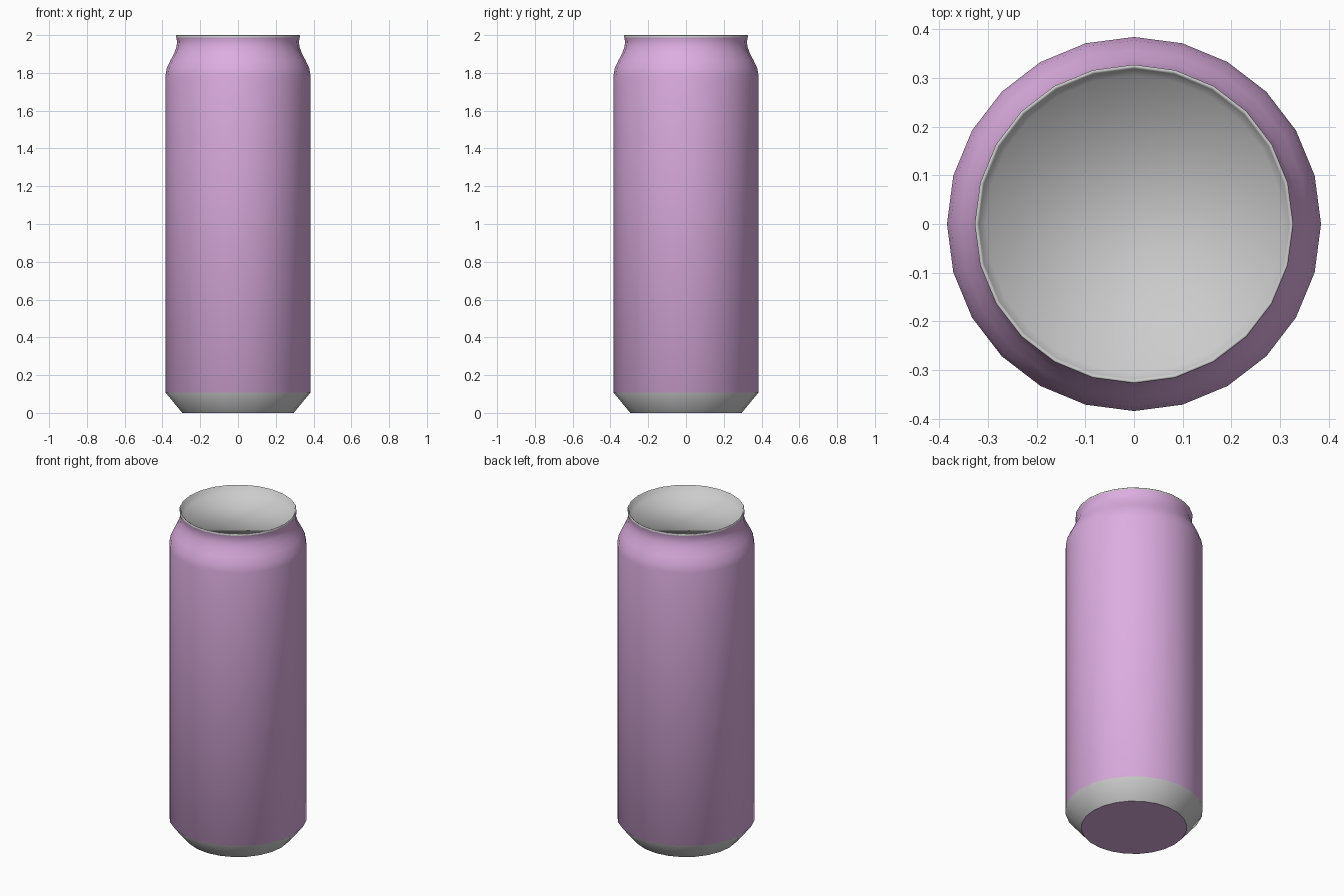
import bpy, bmesh, math

if "Cube" in bpy.data.objects:
    bpy.data.objects.remove(bpy.data.objects["Cube"])

SIDES = 24

purple = bpy.data.materials.new("purple_paint")
purple.diffuse_color = (0.72, 0.42, 0.75, 1)
purple.use_nodes = True
purple.node_tree.nodes["Principled BSDF"].inputs["Base Color"].default_value = purple.diffuse_color
metal = bpy.data.materials.new("bare_metal")
metal.diffuse_color = (0.6, 0.6, 0.6, 1)
metal.use_nodes = True
metal.node_tree.nodes["Principled BSDF"].inputs["Base Color"].default_value = metal.diffuse_color


def lathe(name, profile, mats, cap_first=None, cap_last=None):
    """Spin (radius, z, material of the band above) points around z."""
    bm = bmesh.new()
    rings = []
    for r, z, _ in profile:
        rings.append([bm.verts.new((r * math.cos(2 * math.pi * i / SIDES),
                                    r * math.sin(2 * math.pi * i / SIDES), z))
                      for i in range(SIDES)])
    for k in range(len(rings) - 1):
        a, b = rings[k], rings[k + 1]
        for i in range(SIDES):
            j = (i + 1) % SIDES
            f = bm.faces.new((a[i], a[j], b[j], b[i]))
            f.material_index = profile[k][2]
            f.smooth = True
    if cap_first is not None:  # flat underside
        f = bm.faces.new(rings[0][::-1])
        f.material_index = cap_first
    if cap_last is not None:  # softly shaded lid panel
        f = bm.faces.new(rings[-1])
        f.material_index = cap_last
        f.smooth = True
    me = bpy.data.meshes.new(name)
    bm.to_mesh(me)
    bm.free()
    for m in mats:
        me.materials.append(m)
    ob = bpy.data.objects.new(name, me)
    bpy.context.collection.objects.link(ob)
    return ob


# Can body: metal chamfer at the foot, painted wall, shoulder and neck
body = [(0.295, 0.0, 1), (0.384, 0.108, 0), (0.384, 1.785, 0),
        (0.377, 1.825, 0), (0.357, 1.868, 0), (0.338, 1.903, 0),
        (0.326, 1.938, 0), (0.322, 1.965, 0), (0.327, 1.988, 0)]
lathe("can_body", body, [purple, metal], cap_first=0)

# Rim and recessed lid
lid = [(0.327, 1.988, 0), (0.327, 1.997, 0), (0.324, 2.0, 0),
       (0.319, 1.996, 0), (0.305, 1.955, 0)]
lathe("can_lid", lid, [metal], cap_last=0)
